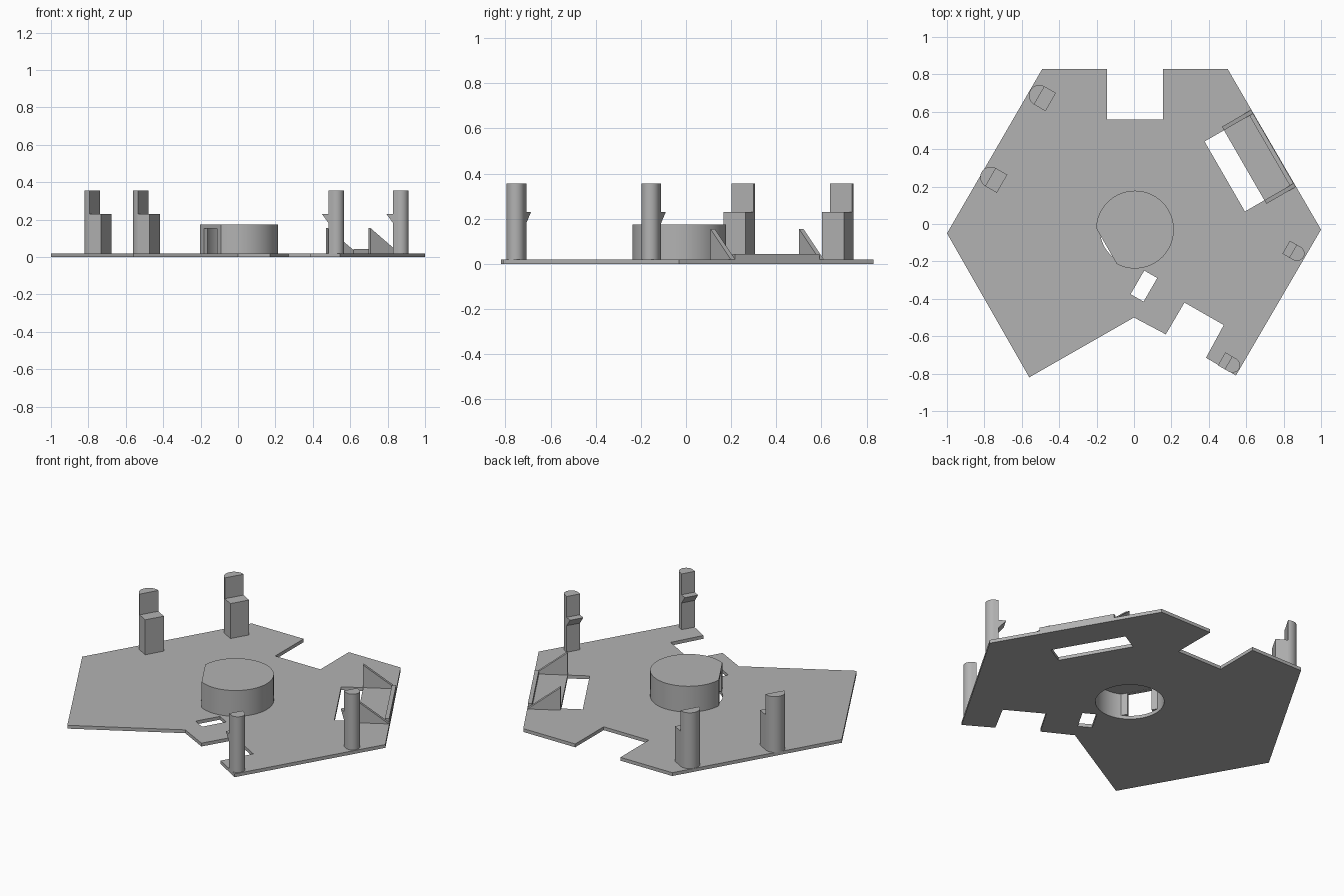
import bpy, bmesh
from math import pi, cos, sin
from mathutils import Vector, Matrix

old = bpy.data.objects.get("Cube")
if old:
    bpy.data.objects.remove(old)

grey = bpy.data.materials.new("plain grey")
grey.use_nodes = True
grey.diffuse_color = (0.45, 0.45, 0.45, 1)
grey.node_tree.nodes["Principled BSDF"].inputs["Base Color"].default_value = (0.45, 0.45, 0.45, 1)

PLATE = 0.02  # plate thickness


def prism(name, points, z0, z1, matrix=Matrix()):
    """Extrude a 2D outline from z0 to z1, then place it."""
    bm = bmesh.new()
    face = bm.faces.new([bm.verts.new((x, y, z0)) for x, y in points])
    top = bmesh.ops.extrude_face_region(bm, geom=[face])["geom"]
    bmesh.ops.translate(bm, vec=(0, 0, z1 - z0),
                        verts=[v for v in top if isinstance(v, bmesh.types.BMVert)])
    bmesh.ops.transform(bm, matrix=matrix, verts=bm.verts)
    bmesh.ops.recalc_face_normals(bm, faces=bm.faces)
    mesh = bpy.data.meshes.new(name)
    bm.to_mesh(mesh)
    bm.free()
    mesh.materials.append(grey)
    obj = bpy.data.objects.new(name, mesh)
    bpy.context.collection.objects.link(obj)
    return obj


def cut(obj, cutter):
    """Subtract the cutter and remove it."""
    mod = obj.modifiers.new("cut", 'BOOLEAN')
    mod.operation, mod.solver, mod.object = 'DIFFERENCE', 'EXACT', cutter
    bpy.context.view_layer.update()
    mesh = bpy.data.meshes.new_from_object(obj.evaluated_get(bpy.context.evaluated_depsgraph_get()))
    obj.modifiers.clear()
    obj.data = mesh
    bpy.data.objects.remove(cutter)


def smooth(obj):
    bpy.ops.object.select_all(action='DESELECT')
    obj.select_set(True)
    bpy.context.view_layer.objects.active = obj
    bpy.ops.object.shade_smooth_by_angle(angle=pi / 6)


def arc(r, a0, a1, n, cx=0.0):
    return [(cx + r * cos(a0 + (a1 - a0) * i / n), r * sin(a0 + (a1 - a0) * i / n))
            for i in range(n + 1)]


def rect(x0, x1, y0, y1):
    return [(x0, y0), (x1, y0), (x1, y1), (x0, y1)]


def place(x, y, degrees):
    return Matrix.Translation((x, y, 0)) @ Matrix.Rotation(degrees * pi / 180, 4, 'Z')


# Stands a profile drawn in (x, z) upright, extruding it along y
UPRIGHT = Matrix(((1, 0, 0, 0), (0, 0, 1, 0), (0, 1, 0, 0), (0, 0, 0, 1)))

# Base plate with notches
base = prism("base_plate", [
    (-0.49, 0.83), (-0.145, 0.83), (-0.145, 0.56), (0.155, 0.56), (0.155, 0.83),
    (0.5, 0.83), (1, -0.03), (0.545, -0.81), (0.385, -0.715), (0.48, -0.54),
    (0.27, -0.42), (0.17, -0.59), (0, -0.5), (-0.56, -0.82), (-1, -0.05)], 0, PLATE)

# Bracket frame: local x points out through the edge, y along the edge
bracket = place(0.667, 0.359, 30)
drum_spot = place(0.005, -0.03, 210)
cut(base, prism("slot", rect(-0.21, -0.09, -0.216, 0.216), -0.1, 0.1, bracket))
cut(base, prism("small_hole", rect(-0.04, 0.04, -0.073, 0.073), -0.1, 0.1, place(0.053, -0.332, -30)))
cut(base, prism("drum_hole", arc(0.187, 0, 2 * pi * 63 / 64, 63), -0.1, 0.1, drum_spot))

# Bracket: two triangular gussets and a low lip
for name, y in (("bracket_gusset_back", 0.216), ("bracket_gusset_front", -0.238)):
    prism(name, [(-0.09, PLATE), (0.09, PLATE), (-0.09, 0.155)], y, y + 0.022, bracket @ UPRIGHT)
prism("bracket_lip", rect(0.067, 0.09, -0.216, 0.216), PLATE, 0.043, bracket)

# Hollow drum with one flat side and a window in it
flat = 0.565  # half angle of the flat
drum = prism("drum", arc(0.208, flat, 2 * pi - flat, 64), PLATE, 0.175, drum_spot)
inner = 0.6
cut(drum, prism("drum_cavity", arc(0.187, inner, 2 * pi - inner, 64), -0.1, 0.153, drum_spot))
cut(drum, prism("drum_window", rect(0.1, 0.3, -0.07, 0.07), -0.1, 0.152, drum_spot))
smooth(drum)

# Wide posts: half-round column with a square step on the inner side
for name, x, y in (("back", -0.506, 0.687), ("middle", -0.766, 0.25)):
    spot = place(x, y, 150)
    smooth(prism("wide_post_" + name, arc(0.056, -pi / 2, pi / 2, 24), PLATE, 0.355, spot))
    prism("wide_post_step_" + name, rect(-0.07, 0, -0.056, 0.056), PLATE, 0.23, spot)

# Slim posts: half-round column with a small hook on the inner side
for name, x, y in (("right", 0.85, -0.145), ("front", 0.505, -0.742)):
    spot = place(x, y, -30)
    outline = [(0, -0.04)] + arc(0.04, -pi / 2, pi / 2, 24, 0.025) + [(0, 0.04)]
    smooth(prism("slim_post_" + name, outline, PLATE, 0.355, spot))
    prism("slim_post_hook_" + name, [(0, 0.18), (0, 0.23), (-0.042, 0.23)], -0.04, 0.04, spot @ UPRIGHT)
